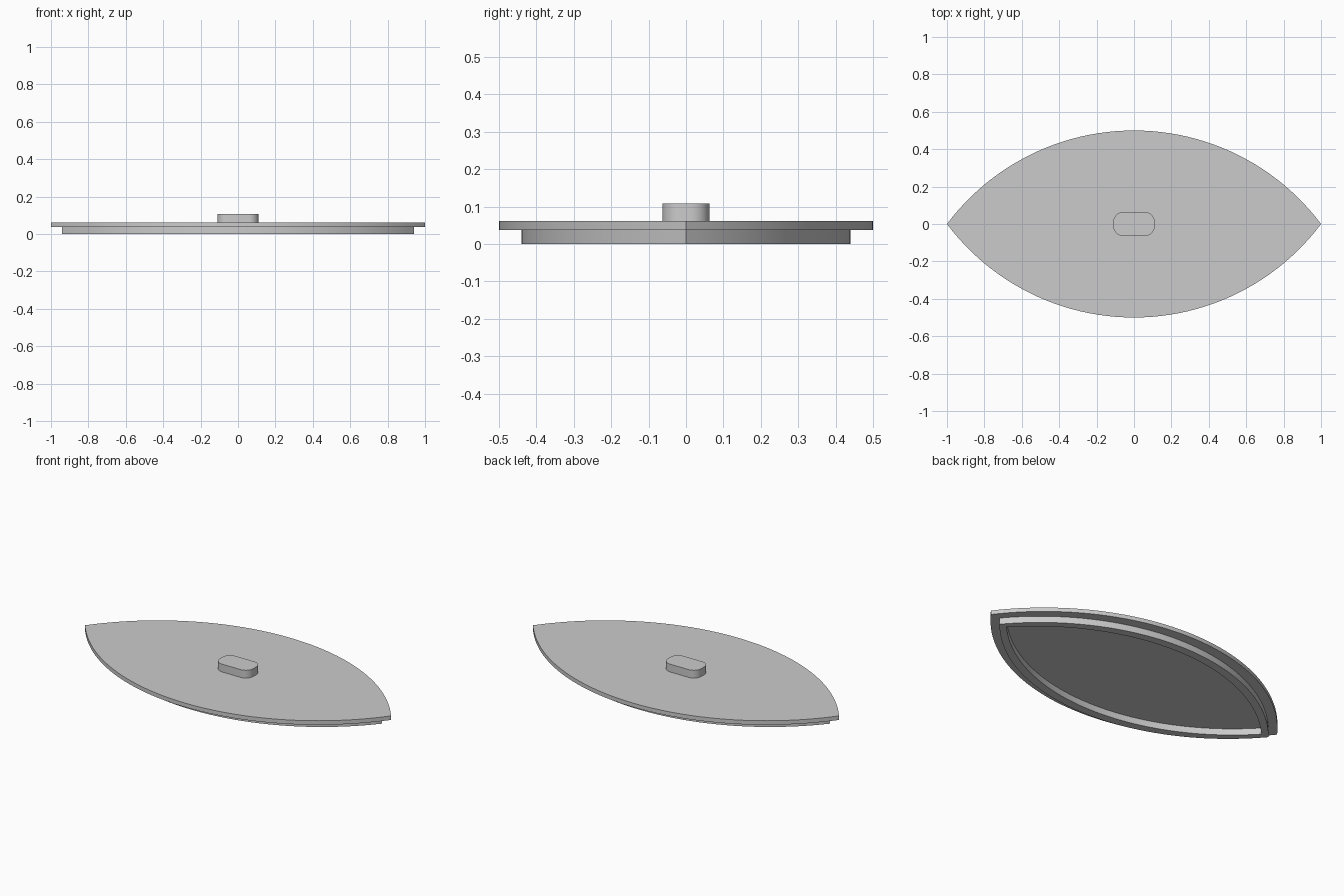
import bpy, bmesh, math

cube = bpy.data.objects.get("Cube")
if cube:
    bpy.data.objects.remove(cube, do_unlink=True)

grey = bpy.data.materials.new("light grey")
grey.use_nodes = True
colour = (0.6, 0.6, 0.6, 1)
grey.diffuse_color = colour
grey.node_tree.nodes["Principled BSDF"].inputs["Base Color"].default_value = colour


def lens(a, b, n=48):
    """Pointed oval made of two arcs, half length a and half width b."""
    r = (a * a + b * b) / (2 * b)
    t = math.asin(a / r)
    arc = [(r * math.sin(t - 2 * t * i / n), r * math.cos(t - 2 * t * i / n) - r + b)
           for i in range(n)]
    return arc + [(-x, -y) for x, y in arc]


def rounded_box(a, b, r, n=10):
    """Rectangle with rounded corners."""
    pts = []
    for k, (sx, sy) in enumerate([(1, 1), (-1, 1), (-1, -1), (1, -1)]):
        for i in range(n + 1):
            t = (k + i / n) * math.pi / 2
            pts.append((sx * (a - r) + r * math.cos(t), sy * (b - r) + r * math.sin(t)))
    return pts


def extrude(name, outline, z0, z1, hole=None):
    """Upright solid from an outline, with an optional matching hole."""
    bm = bmesh.new()

    def loop(pts, z):
        return [bm.verts.new((x, y, z)) for x, y in pts]

    def bridge(p, q):
        for i in range(len(p)):
            j = (i + 1) % len(p)
            bm.faces.new((p[i], p[j], q[j], q[i]))

    low, high = loop(outline, z0), loop(outline, z1)
    bridge(low, high)
    if hole:
        hole_low, hole_high = loop(hole, z0), loop(hole, z1)
        bridge(hole_high, hole_low)
        bridge(hole_low, low)
        bridge(high, hole_high)
    else:
        bm.faces.new(high)
        bm.faces.new(low[::-1])
    bmesh.ops.recalc_face_normals(bm, faces=bm.faces)
    mesh = bpy.data.meshes.new(name)
    bm.to_mesh(mesh)
    bm.free()
    mesh.materials.append(grey)
    obj = bpy.data.objects.new(name, mesh)
    bpy.context.collection.objects.link(obj)
    bpy.ops.object.select_all(action="DESELECT")
    obj.select_set(True)
    bpy.context.view_layer.objects.active = obj
    bpy.ops.object.shade_smooth_by_angle(angle=math.radians(30))
    return obj


# Lid plate, the lip under it, and the handle on top
extrude("lid_plate", lens(1, 0.5), 0.038, 0.062)
extrude("locating_lip", lens(0.94, 0.44), 0, 0.038, hole=lens(0.89, 0.39))
extrude("handle", rounded_box(0.11, 0.063, 0.05), 0.062, 0.108)
